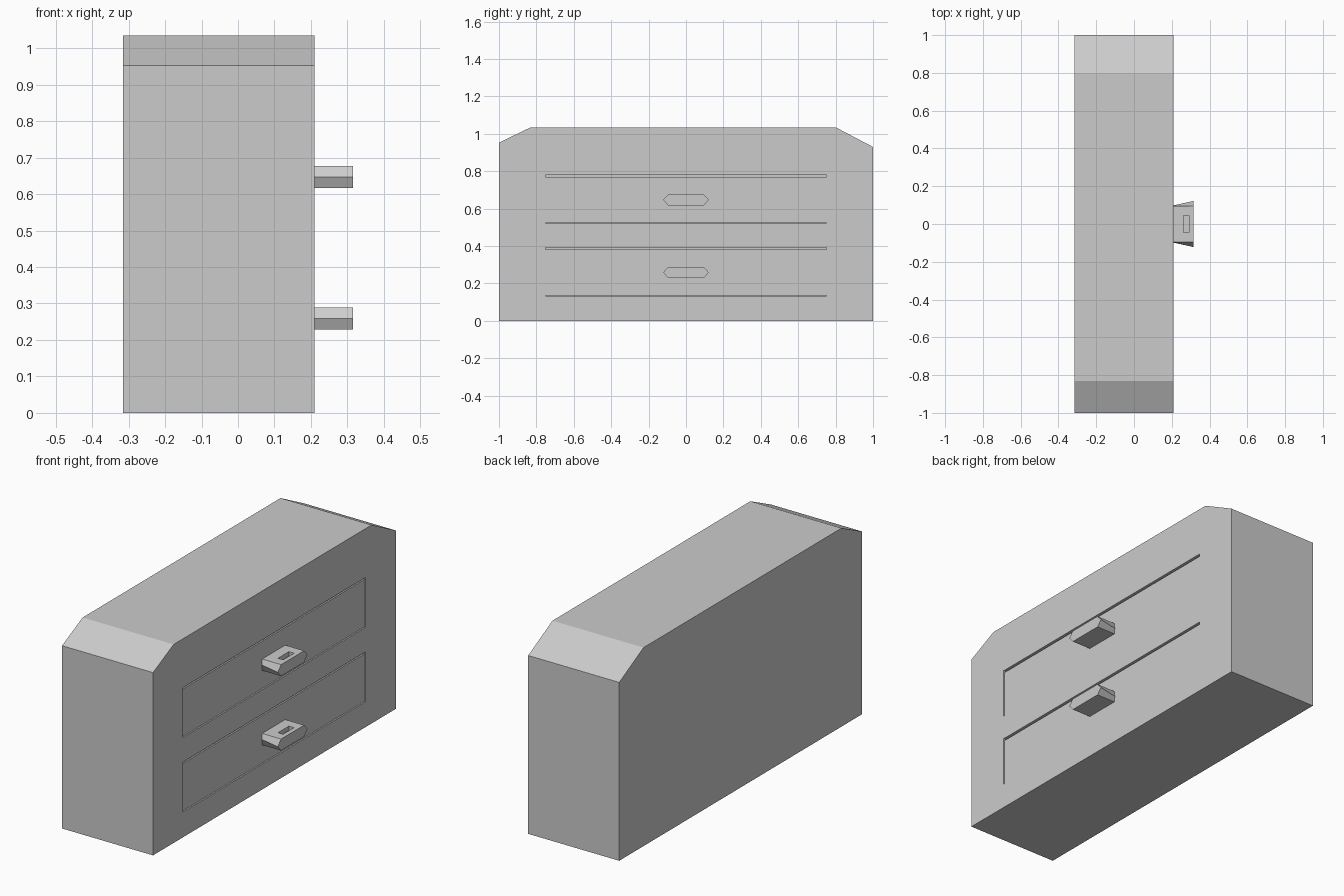
import bpy, bmesh

if "Cube" in bpy.data.objects:
    bpy.data.objects.remove(bpy.data.objects["Cube"])


def prism(name, loops):
    """Closed solid from two matching point loops."""
    bm = bmesh.new()
    a, b = [[bm.verts.new(p) for p in loop] for loop in loops]
    n = len(a)
    bm.faces.new(a)
    bm.faces.new(b[::-1])
    for i in range(n):
        bm.faces.new((a[i], b[i], b[(i + 1) % n], a[(i + 1) % n]))
    bmesh.ops.recalc_face_normals(bm, faces=bm.faces)
    mesh = bpy.data.meshes.new(name)
    bm.to_mesh(mesh)
    bm.free()
    obj = bpy.data.objects.new(name, mesh)
    bpy.context.collection.objects.link(obj)
    return obj


def box(name, x, y, z):
    ring = [(y[0], z[0]), (y[1], z[0]), (y[1], z[1]), (y[0], z[1])]
    return prism(name, [[(px, *p) for p in ring] for px in x])


def cut(target, cutter):
    mod = target.modifiers.new("cut", 'BOOLEAN')
    mod.operation = 'DIFFERENCE'
    mod.solver = 'EXACT'
    mod.object = cutter
    cutter.hide_render = True
    cutter.display_type = 'WIRE'
    cutter.hide_set(True)


def handle_ring(x, zc, tip):
    top, h = 0.095, 0.03
    return [(x, -top, zc - h), (x, top, zc - h), (x, tip, zc),
            (x, top, zc + h), (x, -top, zc + h), (x, -tip, zc)]


BACK, FRONT = -0.315, 0.21

# Cabinet body with sloped upper corners
profile = [(-1, 0), (1, 0), (1, 0.93), (0.8, 1.035), (-0.83, 1.035), (-1, 0.953)]
body = prism("cabinet_body", [[(x, *p) for p in profile] for x in (BACK, FRONT)])

for label, z0 in (("lower", 0.132), ("upper", 0.52)):
    # Opening in the cabinet
    cut(body, box(label + "_opening_cutter", (-0.28, 0.3), (-0.752, 0.752), (z0, z0 + 0.26)))

    # Hollow drawer with a small gap above it
    drawer = box(label + "_drawer", (-0.27, FRONT - 0.004), (-0.75, 0.75), (z0 + 0.003, z0 + 0.25))
    cut(drawer, box(label + "_tray_cutter", (-0.25, FRONT - 0.03), (-0.73, 0.73), (z0 + 0.023, z0 + 0.4)))

    # Flared six-sided handle with a slot in its top
    zc = z0 + 0.127
    handle = prism(label + "_handle", [handle_ring(FRONT - 0.004, zc, 0.098),
                                       handle_ring(0.315, zc, 0.122)])
    cut(handle, box(label + "_slot_cutter", (0.262, 0.292), (-0.045, 0.045), (zc + 0.008, zc + 0.1)))
